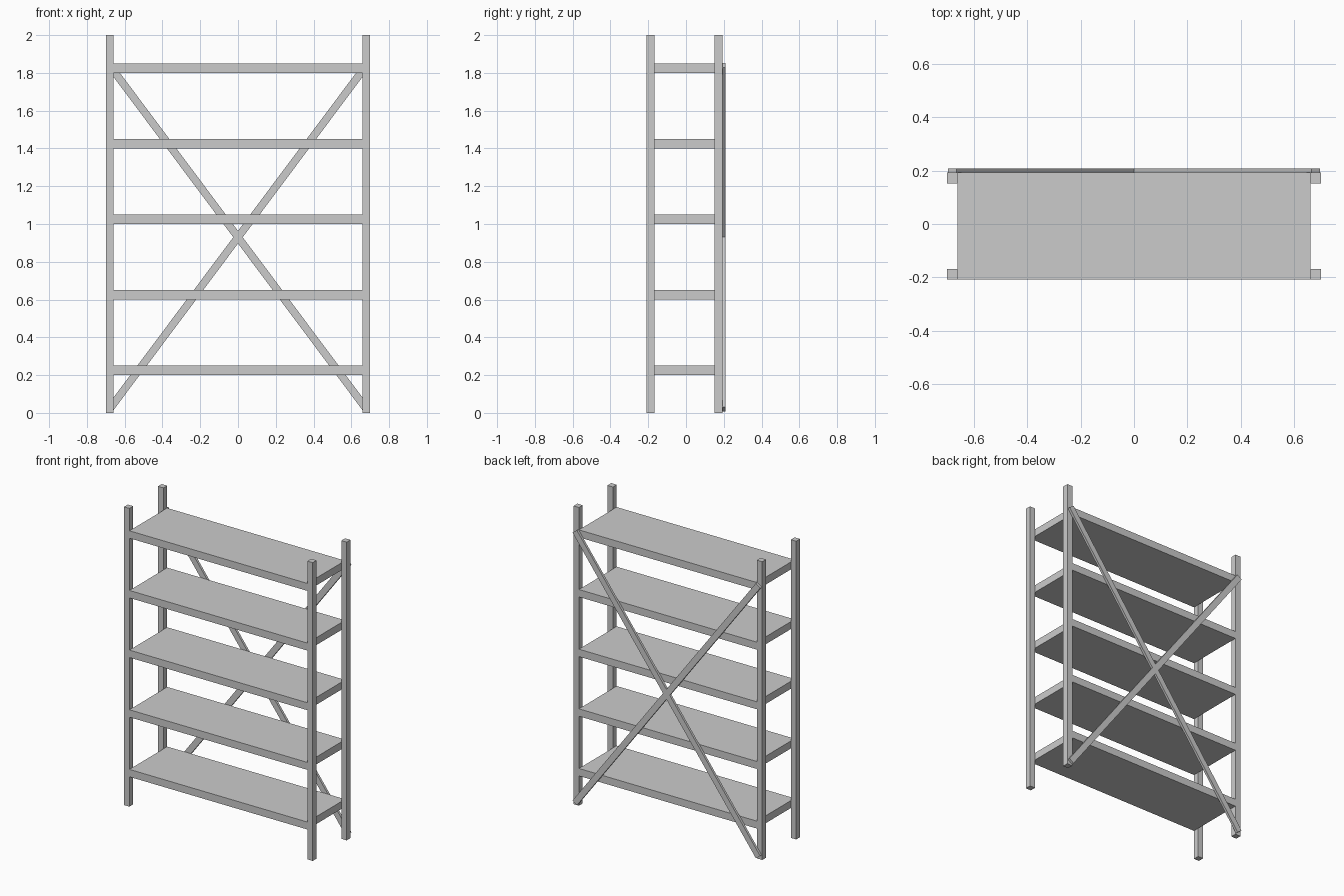
import bpy
from math import atan2, hypot

cube = bpy.data.objects.get("Cube")
if cube:
    bpy.data.objects.remove(cube, do_unlink=True)

GREY = (0.6, 0.6, 0.6, 1)
metal = bpy.data.materials.new("light grey metal")
metal.use_nodes = True
metal.diffuse_color = GREY
metal.node_tree.nodes["Principled BSDF"].inputs["Base Color"].default_value = GREY


def box(name, size, centre, tilt=0):
    """Box of a given size, tilted about the depth axis."""
    bpy.ops.mesh.primitive_cube_add(size=1)
    ob = bpy.context.object
    ob.name = name
    for v in ob.data.vertices:
        v.co = [c * s for c, s in zip(v.co, size)]
    ob.location = centre
    ob.rotation_euler.y = tilt
    ob.data.materials.append(metal)
    return ob


HEIGHT, POST, POST_X = 2.0, 0.04, 0.68
FRONT, BACK, BRACE_T = -0.208, 0.192, 0.016

# Four corner posts
for side, sx in (("left", 1), ("right", -1)):
    for end, y in (("front", FRONT + POST / 2), ("back", BACK - POST / 2)):
        box(f"{end}_{side}_post", (POST, POST, HEIGHT), (sx * POST_X, y, HEIGHT / 2))

# Five shelves, fitted between the posts
shelf_width = 2 * POST_X - POST
for i in range(5):
    box(f"shelf_{i + 1}", (shelf_width, BACK - FRONT, 0.05),
        (0, (FRONT + BACK) / 2, 0.225 + 0.4 * i))

# Crossed braces on the back
low, high = 0.02, 1.84
length = hypot(2 * POST_X, high - low)
angle = atan2(high - low, 2 * POST_X)
for name, sign in (("rising_left_brace", -1), ("rising_right_brace", 1)):
    box(name, (length, BRACE_T, POST), (0, BACK + BRACE_T / 2, (low + high) / 2), sign * angle)
